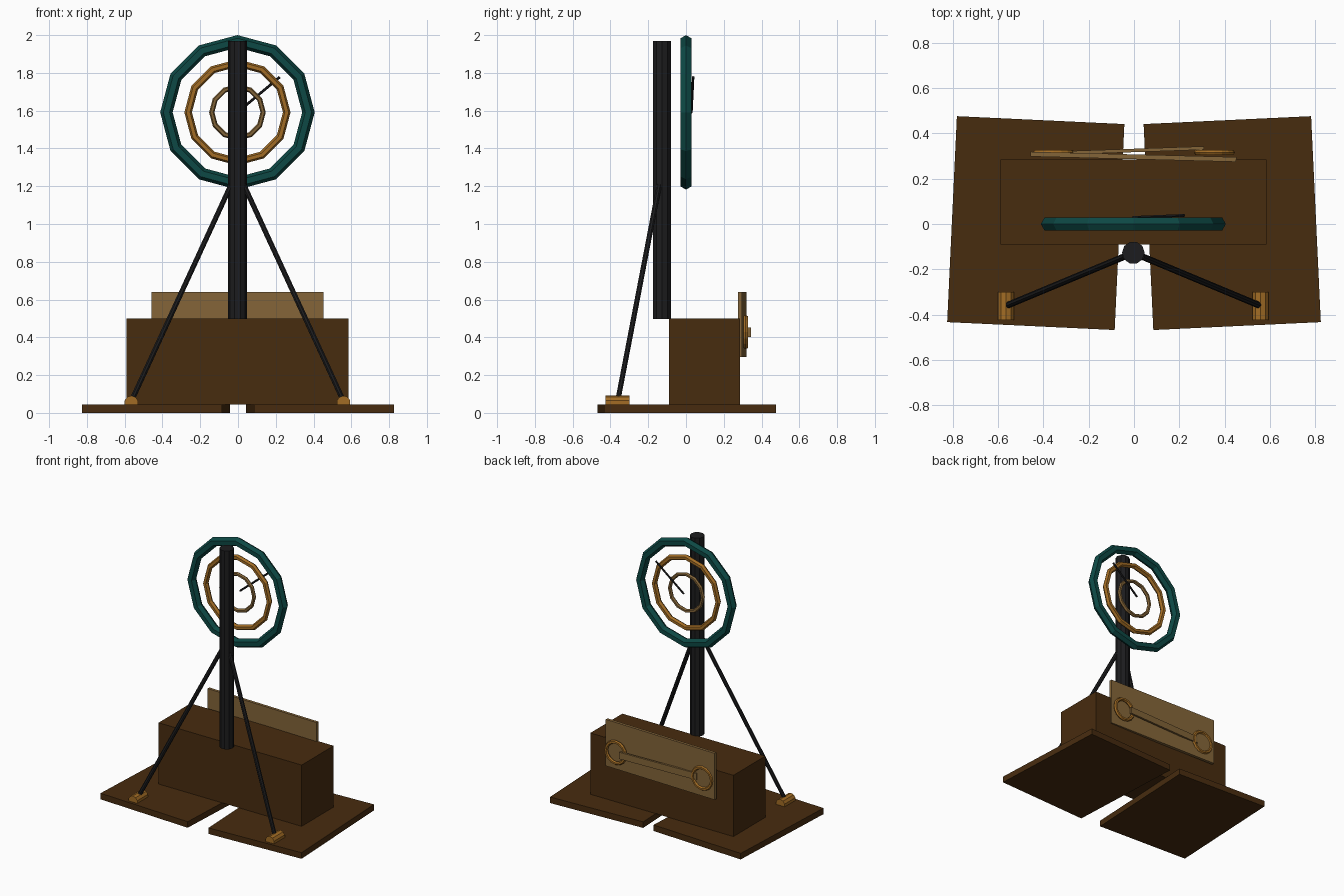
import bpy, bmesh, math
from mathutils import Vector, Matrix

if "Cube" in bpy.data.objects:
    bpy.data.objects.remove(bpy.data.objects["Cube"])


def mat(name, r, g, b):
    m = bpy.data.materials.new(name)
    m.diffuse_color = (r, g, b, 1)
    m.use_nodes = True
    m.node_tree.nodes["Principled BSDF"].inputs["Base Color"].default_value = m.diffuse_color
    return m


BROWN = mat("dark_wood", 0.064, 0.025, 0.0048)
TEAL = mat("teal", 0.004, 0.065, 0.058)
GOLD = mat("gold", 0.36, 0.15, 0.018)
TAN = mat("old_brass", 0.23, 0.13, 0.04)
BLACK = mat("black_iron", 0.012, 0.012, 0.013)


def finish(name, bm, material):
    bmesh.ops.recalc_face_normals(bm, faces=bm.faces)
    me = bpy.data.meshes.new(name)
    bm.to_mesh(me)
    bm.free()
    me.materials.append(material)
    ob = bpy.data.objects.new(name, me)
    bpy.context.collection.objects.link(ob)
    return ob


def box(name, center, size, material, turn=0.0):
    bm = bmesh.new()
    m = (Matrix.Translation(center) @ Matrix.Rotation(math.radians(turn), 4, 'Z')
         @ Matrix.Diagonal((*size, 1)))
    bmesh.ops.create_cube(bm, size=1, matrix=m)
    return finish(name, bm, material)


def rod(name, a, b, radius, sides, material, spin=0.0):
    a, b = Vector(a), Vector(b)
    m = (Matrix.Translation((a + b) / 2)
         @ (b - a).to_track_quat('Z', 'Y').to_matrix().to_4x4()
         @ Matrix.Rotation(spin, 4, 'Z'))
    bm = bmesh.new()
    bmesh.ops.create_cone(bm, cap_ends=True, segments=sides, radius1=radius,
                          radius2=radius, depth=(b - a).length, matrix=m)
    return finish(name, bm, material)


def ring(name, center, major, minor, material, sides=12, tube=6):
    # faceted torus standing in the xz plane
    bm = bmesh.new()
    loops = []
    for i in range(sides):
        a = 2 * math.pi * i / sides
        row = []
        for j in range(tube):
            t = 2 * math.pi * j / tube
            r = major + minor * math.cos(t)
            row.append(bm.verts.new(Vector(center) + Vector(
                (r * math.cos(a), minor * math.sin(t), r * math.sin(a)))))
        loops.append(row)
    for i in range(sides):
        p, q = loops[i], loops[(i + 1) % sides]
        for j in range(tube):
            k = (j + 1) % tube
            bm.faces.new((p[j], q[j], q[k], p[k]))
    return finish(name, bm, material)


# Base: two slightly splayed floor plates and the chest on top
for side, s in (("left", -1), ("right", 1)):
    box(f"{side}_floor_plate", (s * 0.434, 0.004, 0.0225), (0.741, 0.911, 0.045),
        BROWN, s * 2.7)
box("chest", (-0.002, 0.098, 0.2725), (1.175, 0.375, 0.455), BROWN)

# Upright post
rod("post", (-0.003, -0.127, 0.496), (-0.003, -0.127, 1.968), 0.05, 10, BLACK,
    math.pi / 2)

# Braces with their rounded feet
for side, s in (("left", -1), ("right", 1)):
    rod(f"{side}_brace", (s * 0.035 - 0.003, -0.142, 1.205),
        (s * 0.558 - 0.003, -0.36, 0.07), 0.0145, 8, BLACK)
    rod(f"{side}_brace_foot", (s * 0.562 - 0.003, -0.425, 0.054),
        (s * 0.562 - 0.003, -0.3, 0.054), 0.037, 10, GOLD)

# Dial: three concentric rings and a pointer
C = (-0.003, 0.0, 1.591)
ring("outer_ring", C, 0.376, 0.033, TEAL)
ring("middle_ring", C, 0.261, 0.02, GOLD)
ring("inner_ring", C, 0.136, 0.014, TAN)
rod("pointer", (-0.003, 0.029, 1.591), (0.221, 0.038, 1.778), 0.007, 6, BLACK)

# Back panel with two loops and a linking bar
box("back_panel", (-0.003, 0.297, 0.468), (0.91, 0.021, 0.345), TAN, -1.5)
for side, s in (("left", -1), ("right", 1)):
    ring(f"{side}_panel_loop", (s * 0.355, 0.316, 0.428), 0.078, 0.013, GOLD, 16)
box("panel_bar", (0, 0.325, 0.428), (0.62, 0.015, 0.05), TAN, 2.0)
